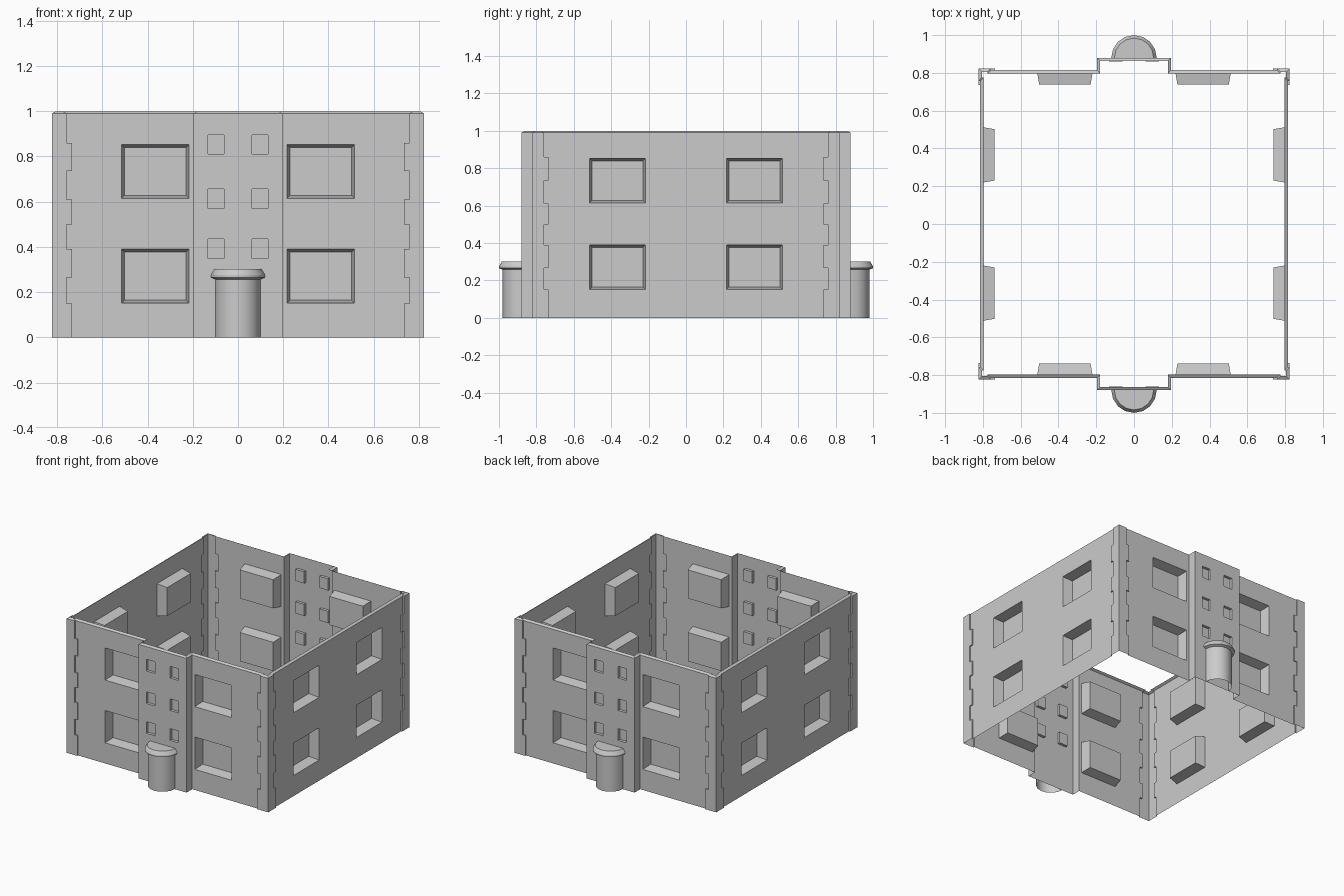
import bpy, bmesh, math
from mathutils import Vector

if "Cube" in bpy.data.objects:
    bpy.data.objects.remove(bpy.data.objects["Cube"])

W, Q = 0.814, 0.823            # wall plane, raised corner block plane
BAY_X, BAY_Y = 0.196, 0.88     # projecting entrance bay
TOP, CHAMFER = 0.99, 0.017
BANDS = [0, .15, .265, .39, .5, .61, .735, .86, TOP]   # corner block courses
FLOORS = [(.152, .39), (.615, .852)]


def finish(name, bm, axes):
    bmesh.ops.remove_doubles(bm, verts=bm.verts, dist=1e-5)
    me = bpy.data.meshes.new(name)
    bm.to_mesh(me)
    bm.free()
    ob = bpy.data.objects.new(name, me)
    bpy.context.collection.objects.link(ob)
    m = ob.modifiers.new("mirror", 'MIRROR')
    m.use_axis = axes
    m.merge_threshold = 0.0005
    return ob


def panel(bm, place, u0, u1, windows=(), depth=0.07, taper=0.0, blocks=False, flip=False):
    """Sheet wall with recessed windows and optional raised corner blocks."""
    def quad(pts):
        vs = [bm.verts.new(place(*p)) for p in pts]
        bm.faces.new(vs[::-1] if flip else vs)

    us, zs = {u0, u1}, {0, TOP}
    for a, b, c, d in windows:
        us |= {a, b}
        zs |= {c, d}
    if blocks:
        us |= {.735, .758}
        zs |= set(BANDS)
    us, zs = sorted(us), sorted(zs)

    def level(i, j):
        u, z = (us[i] + us[i + 1]) / 2, (zs[j] + zs[j + 1]) / 2
        if any(a < u < b and c < z < d for a, b, c, d in windows):
            return None
        if blocks:
            course = sum(z > b for b in BANDS) - 1
            if u > (.758 if course % 2 else .735):
                return W - Q
        return 0.0

    for i in range(len(us) - 1):
        for j in range(len(zs) - 1):
            h = level(i, j)
            if h is None:
                continue
            a, b, c, d = us[i], us[i + 1], zs[j], zs[j + 1]
            quad([(a, h, c), (b, h, c), (b, h, d), (a, h, d)])
            # returns where the raised blocks step
            r = level(i + 1, j) if i + 2 < len(us) else None
            if r is not None and r != h:
                quad([(b, h, c), (b, r, c), (b, r, d), (b, h, d)])
            t = level(i, j + 1) if j + 2 < len(zs) else None
            if t is not None and t != h:
                quad([(a, h, d), (b, h, d), (b, t, d), (a, t, d)])

    for a, b, c, d in windows:
        k = taper
        outer = [(a, 0, c), (b, 0, c), (b, 0, d), (a, 0, d)]
        inner = [(a + k, depth, c + k), (b - k, depth, c + k),
                 (b - k, depth, d - k), (a + k, depth, d - k)]
        quad(inner)
        for n in range(4):
            m = (n + 1) % 4
            quad([outer[n], outer[m], inner[m], inner[n]])


# One quarter of the walls, mirrored across x and y
bm = bmesh.new()
front_win = [(.217, .515, a, b) for a, b in FLOORS]
side_win = [(.217, .515, a, b) for a, b in FLOORS]
bay_win = [(.062, .132, z, z + .086) for z in (.35, .57, .81)]
panel(bm, lambda u, d, z: (u, -W + d, z), BAY_X, Q, front_win, .075, .013, True)
panel(bm, lambda u, d, z: (W - d, -u, z), 0, Q, side_win, .075, .013, True, flip=True)
panel(bm, lambda u, d, z: (u, -BAY_Y + d, z), 0, BAY_X, bay_win, .02)
panel(bm, lambda u, d, z: (BAY_X, u, z), -BAY_Y, -W)
bmesh.ops.remove_doubles(bm, verts=bm.verts, dist=1e-5)
bmesh.ops.dissolve_limit(bm, angle_limit=0.01, verts=bm.verts, edges=bm.edges)

# Sloped rim along the wall top
E = .758
path = [Vector(p) for p in ((0, -BAY_Y), (BAY_X, -BAY_Y), (BAY_X, -W), (E, -W), (E, -Q),
                            (Q, -Q), (Q, -E), (W, -E), (W, 0))]
normals = []
for a, b in zip(path, path[1:]):
    t = (b - a).normalized()
    normals.append(Vector((-t.y, t.x)))
low, high = [], []
for i, p in enumerate(path):
    if 0 < i < len(path) - 1:
        n = normals[i - 1] + normals[i]
    else:
        n = normals[0] if i == 0 else normals[-1]
    q = p + n * CHAMFER
    low.append(bm.verts.new((p.x, p.y, TOP)))
    high.append(bm.verts.new((q.x, q.y, 1.0)))
for i in range(len(path) - 1):
    bm.faces.new((low[i], low[i + 1], high[i + 1], high[i]))
finish("building_walls", bm, (True, True, False))

# Half-round entrance porch with a flared cap, front and back
bm = bmesh.new()
SEG = 8
rings = []
for r, z in ((.1, 0), (.1, .257), (.12, .265), (.12, .275), (.104, .302)):
    rings.append([bm.verts.new((-r * math.cos(math.pi * i / SEG),
                                -BAY_Y - r * math.sin(math.pi * i / SEG), z))
                  for i in range(SEG + 1)])
for lo, hi in zip(rings, rings[1:]):
    for i in range(SEG):
        bm.faces.new((lo[i], lo[i + 1], hi[i + 1], hi[i]))
bm.faces.new(rings[-1])
porch = finish("entrance_porches", bm, (False, True, False))
bpy.context.view_layer.objects.active = porch
porch.select_set(True)
bpy.ops.object.shade_smooth_by_angle(angle=math.radians(30))
